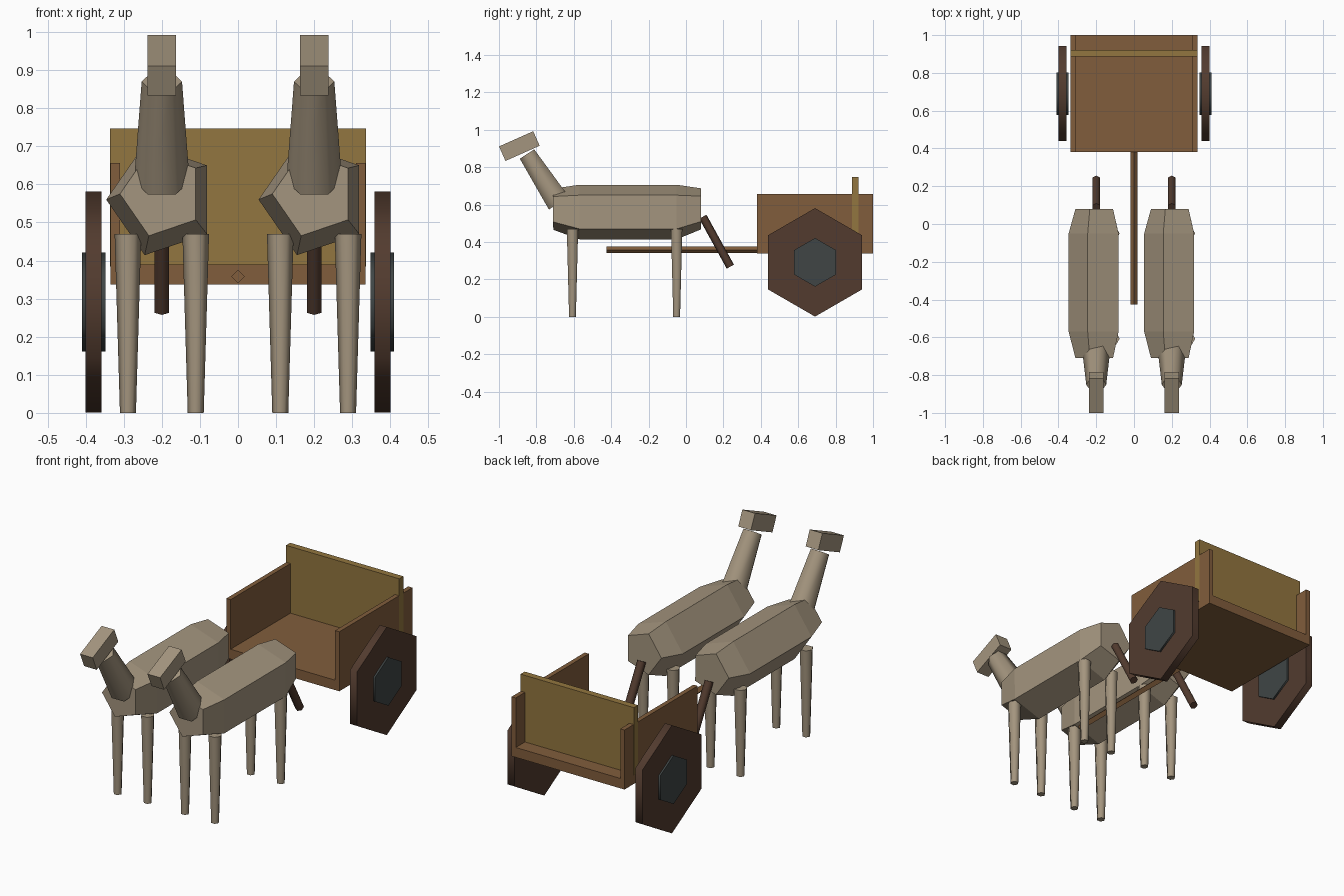
import bpy, bmesh
from math import cos, sin, pi, radians
from mathutils import Vector, Matrix

if "Cube" in bpy.data.objects:
    bpy.data.objects.remove(bpy.data.objects["Cube"], do_unlink=True)

X, Z = Vector((1, 0, 0)), Vector((0, 0, 1))


def material(name, r, g, b):
    m = bpy.data.materials.new(name)
    m.use_nodes = True
    m.diffuse_color = (r, g, b, 1)
    m.node_tree.nodes["Principled BSDF"].inputs["Base Color"].default_value = (r, g, b, 1)
    return m


HIDE = material("beige hide", 0.37, 0.30, 0.21)
WOOD = material("brown wood", 0.22, 0.11, 0.045)
GOLD = material("golden wood", 0.29, 0.18, 0.05)
DARK = material("dark wood", 0.085, 0.044, 0.028)
IRON = material("slate iron", 0.050, 0.060, 0.060)


def finish(name, bm, mat):
    bmesh.ops.recalc_face_normals(bm, faces=bm.faces)
    mesh = bpy.data.meshes.new(name)
    bm.to_mesh(mesh)
    bm.free()
    mesh.materials.append(mat)
    obj = bpy.data.objects.new(name, mesh)
    bpy.context.collection.objects.link(obj)
    return obj


def tube(name, rings, mat, sides=6, u=X, turn=0.0, squash=1.0, smooth=True):
    """Capped prism through (centre, radius) rings; u is the direction of the first corner."""
    bm = bmesh.new()
    axis = (Vector(rings[-1][0]) - Vector(rings[0][0])).normalized()
    v = axis.cross(u)
    loops = []
    for centre, r in rings:
        angles = [turn + 2 * pi * i / sides for i in range(sides)]
        loops.append([bm.verts.new(Vector(centre) + r * (cos(a) * u + squash * sin(a) * v))
                      for a in angles])
    for low, high in zip(loops, loops[1:]):
        for i in range(sides):
            j = (i + 1) % sides
            bm.faces.new((low[i], low[j], high[j], high[i])).smooth = smooth
    bm.faces.new(loops[0])
    bm.faces.new(loops[-1])
    return finish(name, bm, mat)


def box(name, low, high, mat, tilt=0.0):
    low, high = Vector(low), Vector(high)
    bm = bmesh.new()
    bmesh.ops.create_cube(bm, size=1)
    bmesh.ops.scale(bm, vec=high - low, verts=bm.verts)
    bmesh.ops.rotate(bm, matrix=Matrix.Rotation(tilt, 3, "X"), verts=bm.verts)
    bmesh.ops.translate(bm, vec=(low + high) / 2, verts=bm.verts)
    return finish(name, bm, mat)


def draft_animal(side, x):
    # Five-sided barrel with narrowed ends
    tube(side + "_body", [((x, -0.71, 0.575), 0.11), ((x, -0.57, 0.56), 0.146),
                          ((x, -0.05, 0.56), 0.146), ((x, 0.08, 0.577), 0.11)],
         HIDE, sides=5, turn=pi, squash=1.05, smooth=False)
    tube(side + "_neck", [((x, -0.68, 0.608), 0.073), ((x, -0.85, 0.87), 0.053)], HIDE)
    box(side + "_head", (x - 0.0375, -0.991, 0.87), (x + 0.0375, -0.791, 0.955),
        HIDE, tilt=radians(24))
    tube(side + "_tail", [((x, 0.09, 0.535), 0.022), ((x, 0.237, 0.268), 0.022)],
         DARK, turn=pi / 6)
    # Four tapered legs
    for end, y in (("front", -0.607), ("rear", -0.05)):
        for hand, dx in (("right", -0.089), ("left", 0.089)):
            tube(f"{side}_animal_{end}_{hand}_leg",
                 [((x + dx, y, 0), 0.021), ((x + dx, y, 0.47), 0.035)], HIDE)


draft_animal("right", -0.2)
draft_animal("left", 0.2)

# Cart bed, tailboard and draw pole
box("cart_floor", (-0.31, 0.38, 0.337), (0.31, 1.0, 0.39), WOOD)
box("tailboard", (-0.336, 0.887, 0.385), (0.336, 0.922, 0.747), GOLD)
tube("draw_pole", [((0, -0.425, 0.358), 0.018), ((0, 0.385, 0.358), 0.018)], WOOD, sides=4,
     smooth=False)

# Side boards, wheels and hubs
for side, s in (("right", -1), ("left", 1)):
    box(side + "_side_board", (s * 0.3225 - 0.0125, 0.38, 0.337),
        (s * 0.3225 + 0.0125, 1.0, 0.656), WOOD)
    for part, near, far, r, mat in (("wheel", 0.358, 0.4, 0.29, DARK),
                                    ("hub", 0.348, 0.41, 0.13, IRON)):
        tube(f"{side}_{part}", [((s * near, 0.69, 0.291), r), ((s * far, 0.69, 0.291), r)],
             mat, u=Z)
